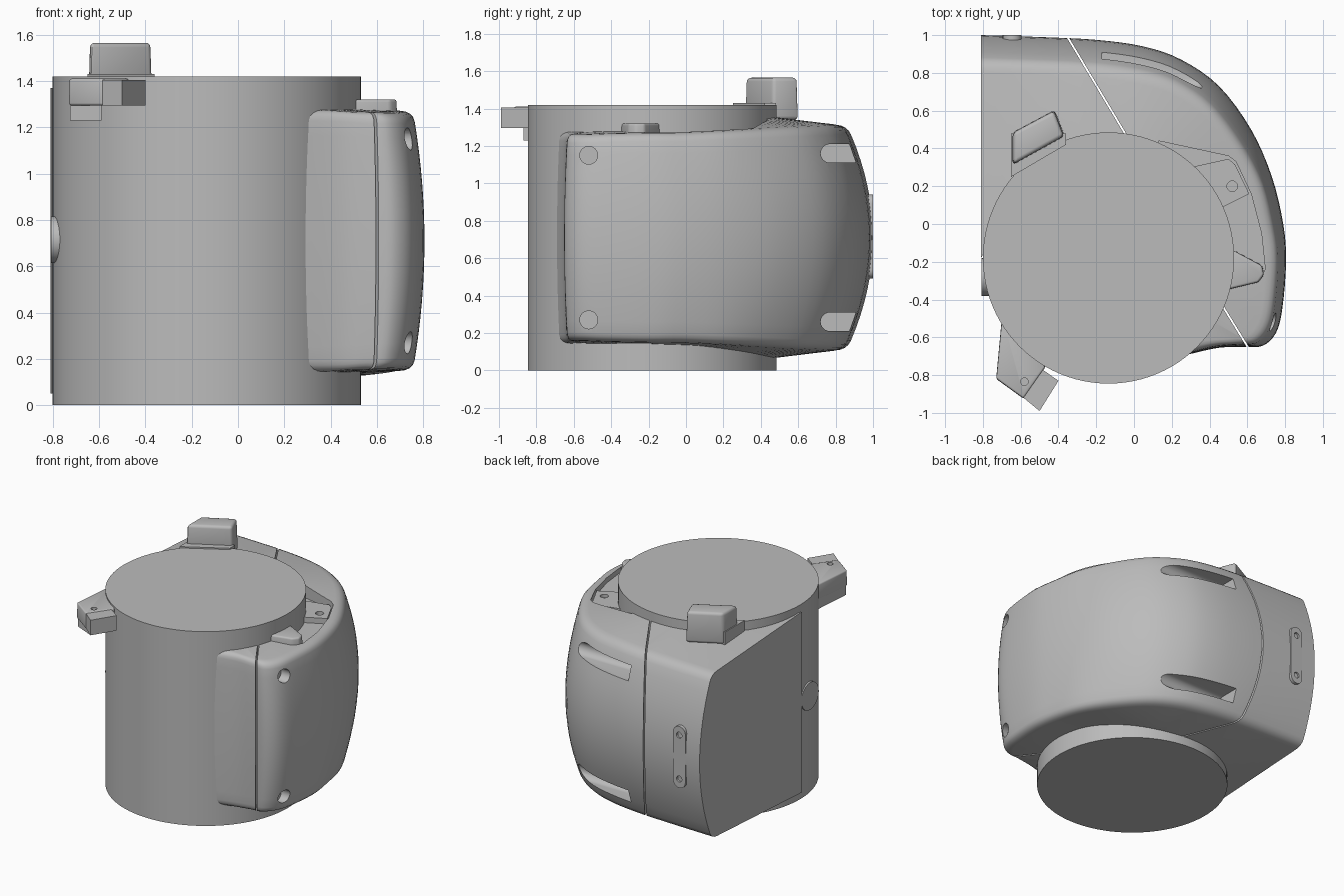
import bpy, bmesh, math
from mathutils import Vector, Matrix

old = bpy.data.objects.get("Cube")
if old:
    bpy.data.objects.remove(old)

MID = 0.71                      # mid height of the housing
AX = Vector((-0.135, -0.18))    # axis of the drum

grey = bpy.data.materials.new("plain_grey")
grey.use_nodes = True
grey.diffuse_color = (0.5, 0.5, 0.5, 1)
grey.node_tree.nodes["Principled BSDF"].inputs["Base Color"].default_value = (0.5, 0.5, 0.5, 1)


def finish(name, bm):
    bmesh.ops.recalc_face_normals(bm, faces=bm.faces)
    me = bpy.data.meshes.new(name)
    bm.to_mesh(me)
    bm.free()
    me.materials.append(grey)
    ob = bpy.data.objects.new(name, me)
    bpy.context.collection.objects.link(ob)
    return ob


def activate(ob):
    bpy.ops.object.select_all(action='DESELECT')
    ob.select_set(True)
    bpy.context.view_layer.objects.active = ob


def smooth(ob, angle=30):
    activate(ob)
    bpy.ops.object.shade_smooth_by_angle(angle=math.radians(angle))


def prism(name, pts, z0, z1, taper=1.0, bevel=0.0, matrix=None):
    """Extruded outline, optionally narrowed at the top and bevelled."""
    bm = bmesh.new()
    c = sum((Vector(p) for p in pts), Vector((0, 0))) / len(pts)
    low = [bm.verts.new((p[0], p[1], z0)) for p in pts]
    top = [bm.verts.new((*(c + (Vector(p) - c) * taper), z1)) for p in pts]
    bm.faces.new(low)
    bm.faces.new(top)
    for i in range(len(pts)):
        j = (i + 1) % len(pts)
        bm.faces.new((low[i], low[j], top[j], top[i]))
    if bevel:
        bmesh.ops.bevel(bm, geom=bm.edges[:], offset=bevel, segments=3, profile=0.5, affect='EDGES')
    if matrix:
        bm.transform(matrix)
    return finish(name, bm)


def stadium(r, a, b, n=12):
    """Outline with round ends, running from a to b along its first axis."""
    left = [(a + r * math.cos(t), r * math.sin(t))
            for t in (math.pi / 2 + math.pi * i / n for i in range(n + 1))]
    right = [(b + r * math.cos(t), r * math.sin(t))
             for t in (-math.pi / 2 + math.pi * i / n for i in range(n + 1))]
    return left + right


def circle(x, y, r, n=24):
    return [(x + r * math.cos(math.tau * i / n), y + r * math.sin(math.tau * i / n)) for i in range(n)]


def cut(ob, cutter):
    cutter.hide_render = True
    activate(ob)
    m = ob.modifiers.new("cut", 'BOOLEAN')
    m.operation, m.solver, m.object = 'DIFFERENCE', 'EXACT', cutter
    bpy.ops.object.modifier_apply(modifier=m.name)
    bpy.data.objects.remove(cutter)


# Drum
drum = prism("drum", circle(AX.x, AX.y, 0.665, 96), 0, 1.42)
smooth(drum)

# Housing stations: outer x, outer y, bulge, edge half height, drum angle, inner half height
STATIONS = [
    (-.81, 1.0, .14, .60, None, .66), (-.5, .99, .14, .60, 127, .65),
    (-.2, .975, .14, .60, 100, .65), (.05, .94, .14, .60, 80, .65),
    (.25, .87, .13, .595, 65, .64), (.45, .73, .12, .59, 50, .62),
    (.62, .5, .10, .58, 35, .60), (.73, .25, .07, .57, 20, .58),
    (.79, 0, .06, .56, 8, .575), (.805, -.2, .05, .56, 0, .57),
    (.785, -.45, .05, .555, -14, .57), (.75, -.58, .05, .55, -22, .57),
    (.68, -.645, .04, .55, -30, .57), (.59, -.65, .03, .55, -35, .57),
    (.45, -.655, .02, .56, -42, .57), (.29, -.69, .01, .565, -50, .57)]


def resolve(s):
    x, y, b, he, ang, hi = s
    if ang is None:
        inner = (-.81, AX.y)
    else:
        inner = (AX.x + .6 * math.cos(math.radians(ang)), AX.y + .6 * math.sin(math.radians(ang)))
    return Vector((x, y, b, he, *inner, hi))


def spline(p, n=4):
    out = []
    for i in range(len(p) - 1):
        a, b, c, d = p[max(i - 1, 0)], p[i], p[i + 1], p[min(i + 2, len(p) - 1)]
        for k in range(n):
            t = k / n
            out.append(0.5 * (2 * b + (c - a) * t + (2 * a - 5 * b + 4 * c - d) * t * t
                              + (3 * b - a - 3 * c + d) * t ** 3))
    return out + [p[-1]]


def section(s):
    """Upright closed section: bulged wall, rounded rims, sloping top and bottom."""
    x, y, b, he, ix, iy, hi = s
    span = math.hypot(ix - x, iy - y)
    dx, dy = (ix - x) / span, (iy - y) / span
    wall = [(b * t * t, he * t) for t in (i / 8 * .92 for i in range(9))]
    p0, p1 = Vector(wall[-1]), Vector((b, he))
    p2 = p1 + (Vector((span, hi)) - p1).normalized() * .06
    arc = [p0 * (1 - t) ** 2 + p1 * 2 * t * (1 - t) + p2 * t * t for t in (.25, .5, .75, 1)]
    half = [tuple(p) for p in wall + arc] + [(span, hi)]
    full = [(d, -z) for d, z in reversed(half[1:])] + half
    return [(x + dx * d, y + dy * d, MID + z) for d, z in full]


bm = bmesh.new()
rings = [[bm.verts.new(p) for p in section(s)] for s in spline([resolve(s) for s in STATIONS])]
for a, b in zip(rings, rings[1:]):
    for i in range(len(a)):
        j = (i + 1) % len(a)
        bm.faces.new((a[i], a[j], b[j], b[i]))
bm.faces.new(rings[0])
bm.faces.new(rings[-1])
housing = finish("housing", bm)

# Top tray beside the drum
cut(housing, prism("tray_cutter", [(.1, .3), (.13, .44), (.5, .36), (.54, .33), (.62, .16), (.675, -.05),
                                   (.695, -.24), (.66, -.3), (.48, -.35), (.3, -.2)], 1.235, 1.6))

# Panel seams
for (x0, y0), (x1, y1) in (((-.37, 1.02), (-.03, .45)), ((.43, -.37), (.62, -.68))):
    v = Vector((x1 - x0, y1 - y0))
    n = Vector((-v.y, v.x)).normalized() * .005
    a, b = Vector((x0, y0)), Vector((x1, y1))
    cut(housing, prism("seam_cutter", [a + n, b + n, b - n, a - n], -.1, 1.6))

# Screw scoops and round screw holes, upper and lower, bored along x
along_x = Matrix(((0, 0, 1, 0), (1, 0, 0, 0), (0, 1, 0, 0), (0, 0, 0, 1)))
for side in (-1, 1):
    z = MID + side * .45
    cut(housing, prism("scoop_cutter", stadium(.05, .77, 1.1), -.17, .7,
                       matrix=Matrix.Translation((0, 0, z)) @ along_x))
    cut(housing, prism("hole_cutter", circle(-.52, MID + side * .44, .048), .68, 1, matrix=along_x))
smooth(housing)

# Tray cover with a screw hole
cover = prism("tray_cover", [(.3, .3), (.5, .345), (.535, .315), (.61, .16), (.47, .09)], 1.2, 1.275)
cut(cover, prism("cover_hole_cutter", circle(.52, .2, .028), 1.25, 1.4))

# Pointed side latch
smooth(prism("side_latch", [(.45, -.13), (.53, -.14), (.68, -.22), (.69, -.27), (.66, -.31), (.45, -.36)],
             1.2, 1.32, .97, .012))

# Rear latch on its base plate
smooth(prism("rear_latch", [(-.645, .31), (-.365, .465), (-.42, .605), (-.645, .485)], 1.34, 1.565, .95, .02))
prism("rear_latch_base", [(-.65, .25), (-.36, .42), (-.36, .48), (-.65, .48)], 1.3, 1.43)

# Front latch, its lower step and end block
front_latch = prism("front_latch", [(-.7, -.5), (-.73, -.82), (-.585, -.925), (-.47, -.76), (-.5, -.6)],
                    1.295, 1.41, .99, .01)
cut(front_latch, prism("latch_hole_cutter", circle(-.58, -.835, .02), 1.39, 1.5))
smooth(front_latch)
prism("front_latch_step", [(-.7, -.5), (-.725, -.81), (-.59, -.87), (-.6, -.55)], 1.23, 1.32)
prism("front_latch_block", [(-.585, -.92), (-.5, -.99), (-.4, -.83), (-.485, -.77)], 1.295, 1.405)

# Rear tag with two screw recesses
along_y = Matrix(((0, 1, 0, -.645), (0, 0, 1, 0), (1, 0, 0, .715), (0, 0, 0, 1)))
tag = prism("rear_tag", stadium(.05, -.175, .175), .94, 1.0, matrix=along_y)
for z in (-.16, .16):
    cut(tag, prism("tag_hole_cutter", circle(z, 0, .022), .985, 1.1, matrix=along_y))
smooth(tag)

# Round tab on the flat side
smooth(prism("side_tab", circle(-.28, .715, .1), -.808, -.74, matrix=along_x))
